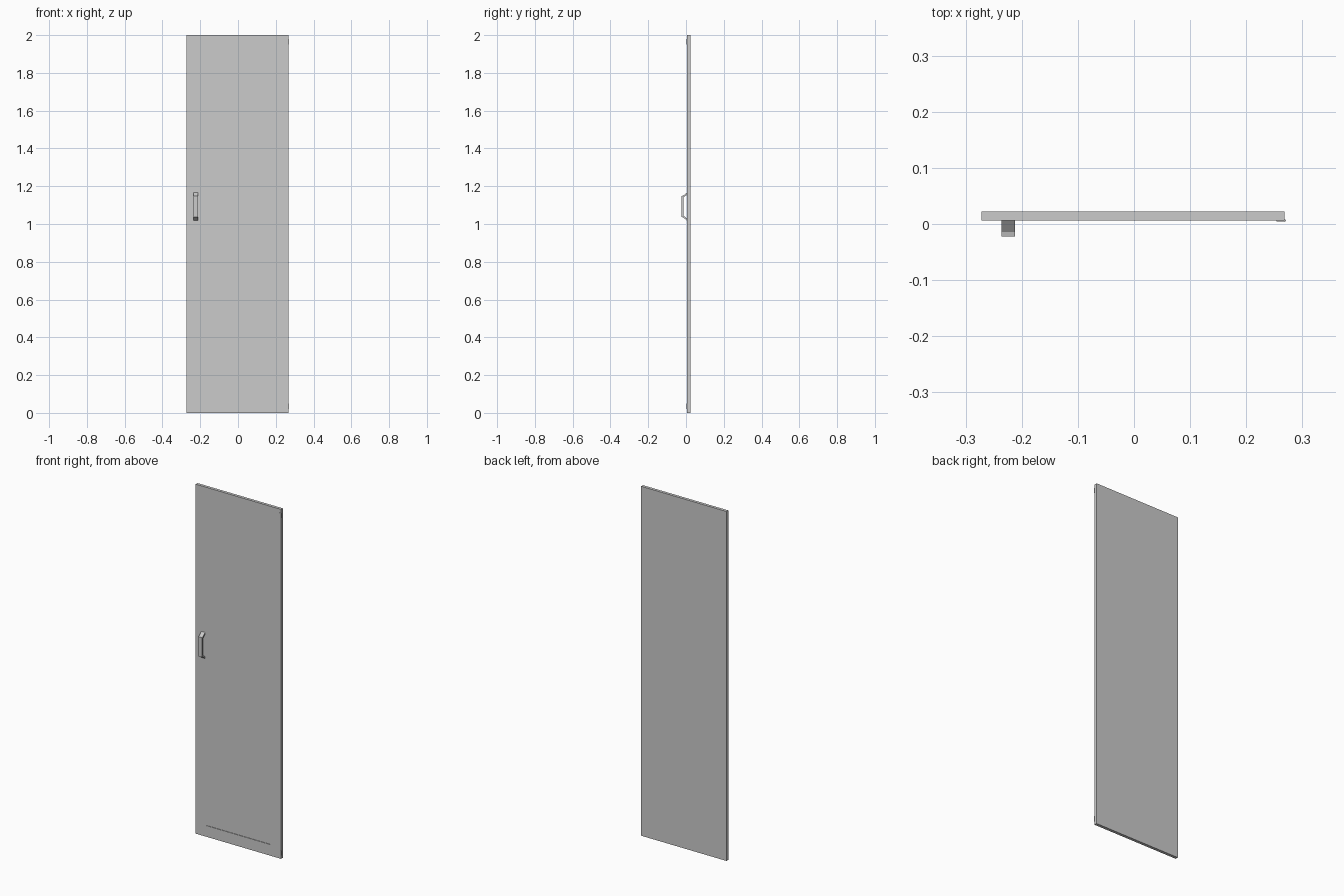
import bpy
import bmesh
from mathutils import Matrix, Vector

cube = bpy.data.objects.get("Cube")
if cube:
    bpy.data.objects.remove(cube, do_unlink=True)

grey = bpy.data.materials.new("light_grey")
grey.use_nodes = True
colour = (0.6, 0.6, 0.6, 1)
grey.diffuse_color = colour
grey.node_tree.nodes["Principled BSDF"].inputs["Base Color"].default_value = colour

FRONT, BACK = 0.006, 0.0227
LEFT, RIGHT = 0.268, -0.272
HEIGHT = 2.0


def finish(name, bm):
    bmesh.ops.recalc_face_normals(bm, faces=bm.faces)
    mesh = bpy.data.meshes.new(name)
    bm.to_mesh(mesh)
    bm.free()
    mesh.materials.append(grey)
    obj = bpy.data.objects.new(name, mesh)
    bpy.context.collection.objects.link(obj)
    return obj


def add_box(bm, low, high):
    low, high = Vector(low), Vector(high)
    size = high - low
    place = Matrix.Translation((low + high) / 2) @ Matrix.Diagonal((*size, 1))
    return bmesh.ops.create_cube(bm, size=1, matrix=place)


# Door leaf with a shallow recessed panel in its front face
bm = bmesh.new()
add_box(bm, (RIGHT, FRONT, 0), (LEFT, BACK, HEIGHT))
bm.normal_update()
front = min(bm.faces, key=lambda f: f.calc_center_median().y)
bmesh.ops.inset_region(bm, faces=[front], thickness=0.09)
recess = bmesh.ops.extrude_discrete_faces(bm, faces=[front])["faces"][0]
bmesh.ops.translate(bm, verts=recess.verts, vec=(0, 0.003, 0))
finish("door_leaf", bm)

# Handle: a strap with slanted feet, mirrored about its middle height
MIDDLE = 1.0925
outer = [(FRONT, 0.0745), (-0.0145, 0.058), (-0.0227, 0.056)]
inner = [(-0.0145, 0.048), (FRONT, 0.063)]
side = outer + [(y, -z) for y, z in reversed(outer)]
side += [(y, -z) for y, z in reversed(inner)] + inner
bm = bmesh.new()
profile = bm.faces.new([bm.verts.new((-0.236, y, MIDDLE + z)) for y, z in side])
grown = bmesh.ops.extrude_face_region(bm, geom=[profile])["geom"]
moved = [g for g in grown if isinstance(g, bmesh.types.BMVert)]
bmesh.ops.translate(bm, verts=moved, vec=(0.0235, 0, 0))
finish("handle", bm)

# Hinges: a thin leaf and a round barrel near the top and bottom corners
for name, z in (("lower_hinge", 0.035), ("upper_hinge", HEIGHT - 0.035)):
    bm = bmesh.new()
    add_box(bm, (0.254, 0.0048, z - 0.014), (LEFT, FRONT, z + 0.014))
    bmesh.ops.create_cone(bm, cap_ends=True, segments=12, radius1=0.0023,
                          radius2=0.0023, depth=0.028,
                          matrix=Matrix.Translation((0.2685, 0.0062, z)))
    finish(name, bm)
